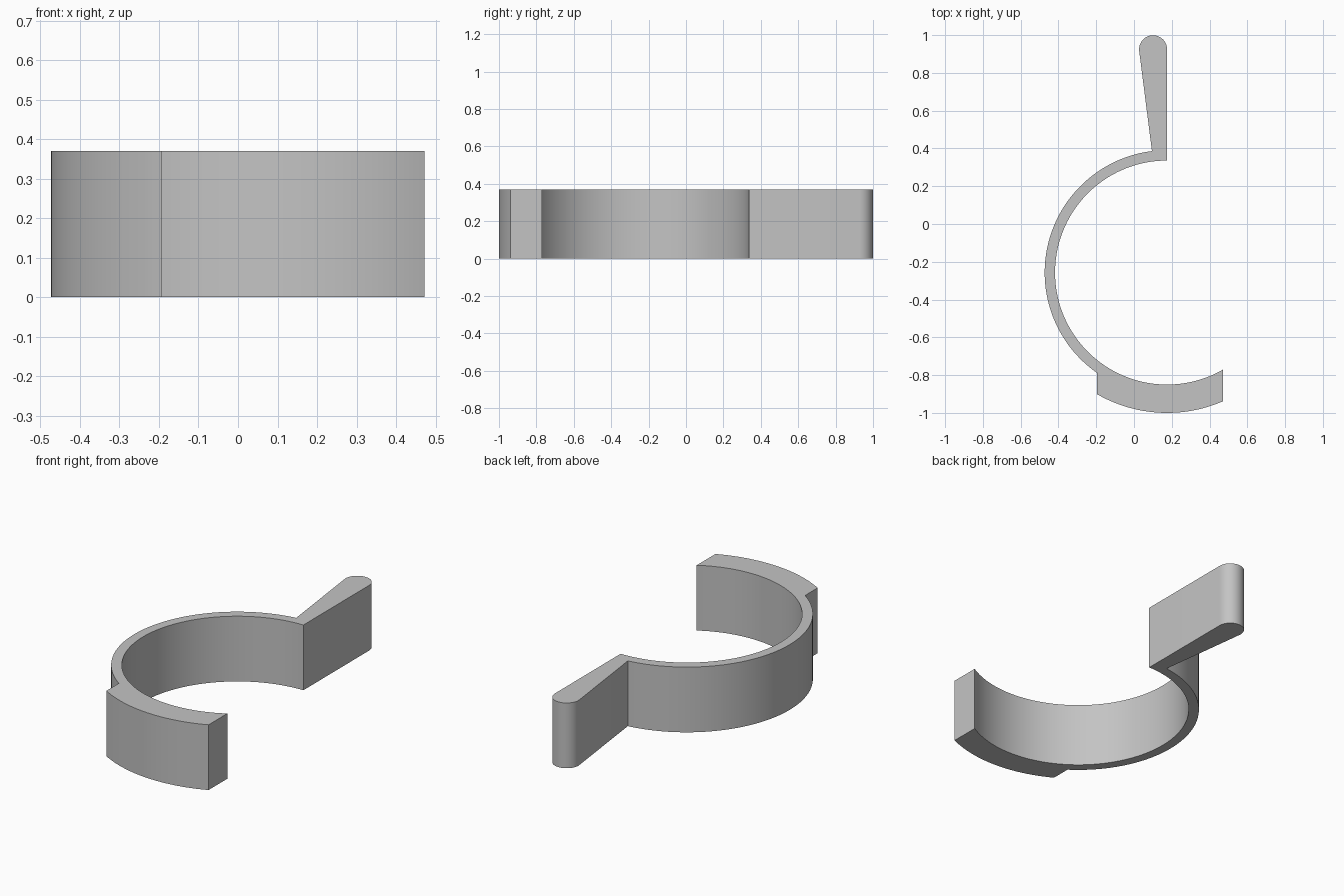
import bpy, bmesh
from math import asin, acos, cos, sin, pi, radians, sqrt

cube = bpy.data.objects.get("Cube")
if cube:
    bpy.data.objects.remove(cube)

HEIGHT = 0.37
CX, CY = 0.175, -0.257           # shared centre of all ring arcs
R_IN, R_OUT, R_PAD = 0.593, 0.648, 0.743
PAD_LEFT, PAD_RIGHT = -0.195, 0.472
TIP_Y, TIP_R = 0.925, 0.074      # rounded end of the handle
NECK_X = 0.095                   # where the handle meets the ring


def arc(cx, cy, r, start, end, steps):
    return [(cx + r * cos(start + (end - start) * i / steps),
             cy + r * sin(start + (end - start) * i / steps))
            for i in range(steps + 1)]


def top_angle(r, x):
    return acos((x - CX) / r)


def bottom_angle(r, x):
    return 2 * pi - acos((x - CX) / r)


# Handle tip, thin ring, thick pad, then back along the inner wall
outline = arc(CX - TIP_R, TIP_Y, TIP_R, 0, pi + 0.12, 24)
outline += arc(CX, CY, R_OUT, top_angle(R_OUT, NECK_X), bottom_angle(R_OUT, PAD_LEFT), 64)
outline += arc(CX, CY, R_PAD, bottom_angle(R_PAD, PAD_LEFT), bottom_angle(R_PAD, PAD_RIGHT), 32)
outline += arc(CX, CY, R_IN, bottom_angle(R_IN, PAD_RIGHT), pi / 2, 96)

# Extrude the outline into one solid
bm = bmesh.new()
base = bm.faces.new([bm.verts.new((x, y, 0)) for x, y in outline])
top = bmesh.ops.extrude_face_region(bm, geom=[base], use_keep_orig=True)
bmesh.ops.translate(bm, vec=(0, 0, HEIGHT),
                    verts=[v for v in top["geom"] if isinstance(v, bmesh.types.BMVert)])
bmesh.ops.recalc_face_normals(bm, faces=bm.faces)
mesh = bpy.data.meshes.new("open_ring_clip")
bm.to_mesh(mesh)
bm.free()

clip = bpy.data.objects.new("open_ring_clip", mesh)
bpy.context.collection.objects.link(clip)

# Plain grey material
grey = bpy.data.materials.new("light_grey")
grey.use_nodes = True
colour = (0.55, 0.55, 0.55, 1)
grey.diffuse_color = colour
grey.node_tree.nodes["Principled BSDF"].inputs["Base Color"].default_value = colour
mesh.materials.append(grey)

# Smooth curved walls, sharp corners
bpy.ops.object.select_all(action="DESELECT")
clip.select_set(True)
bpy.context.view_layer.objects.active = clip
bpy.ops.object.shade_smooth_by_angle(angle=radians(25))
